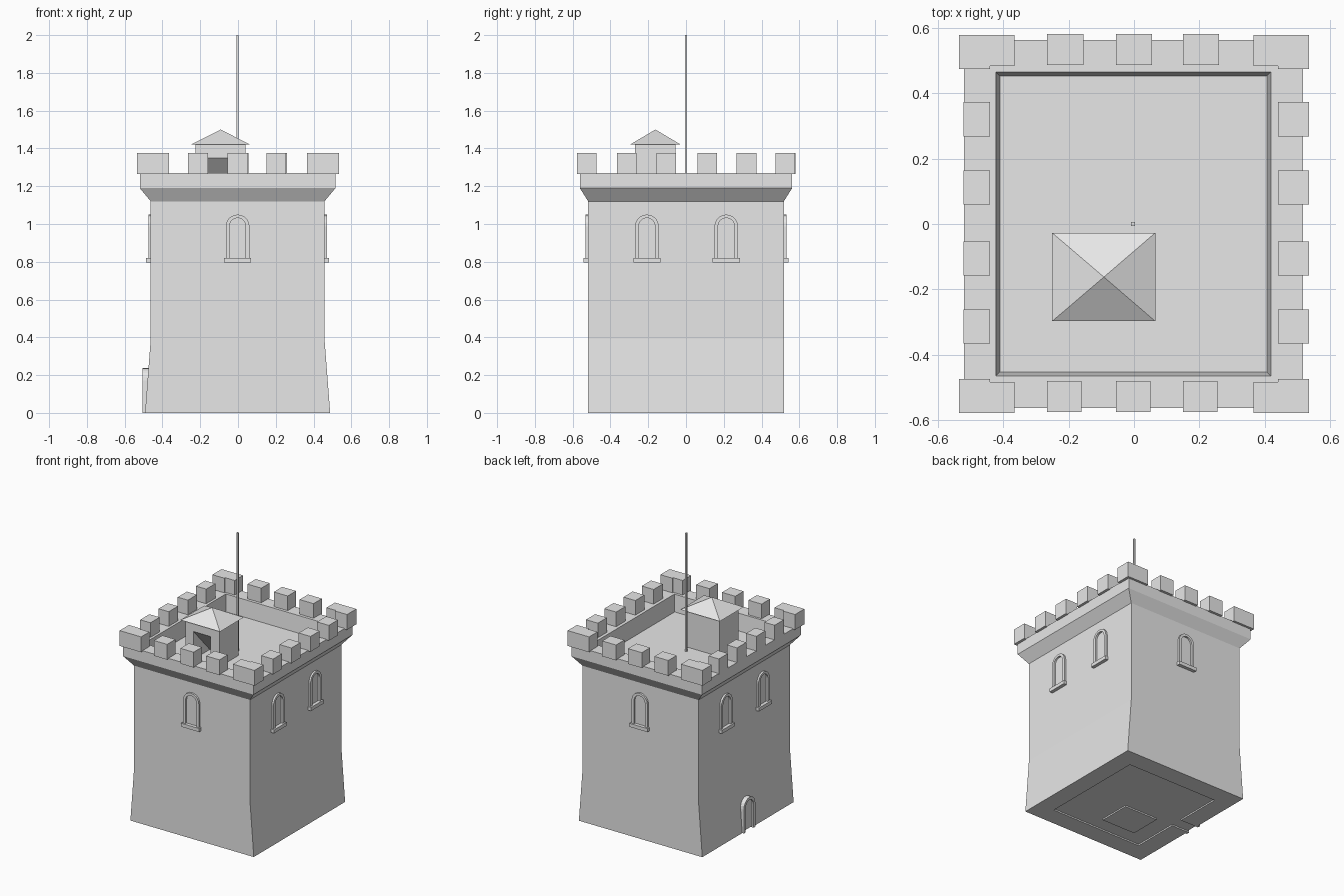
import bpy, bmesh, math
from mathutils import Matrix, Vector

cube = bpy.data.objects.get("Cube")
if cube:
    bpy.data.objects.remove(cube, do_unlink=True)

stone = bpy.data.materials.new("grey stone")
stone.use_nodes = True
GREY = (0.8, 0.8, 0.8, 1)
stone.diffuse_color = GREY
stone.node_tree.nodes["Principled BSDF"].inputs["Base Color"].default_value = GREY

CX = -0.002          # tower axis
DECK = 1.15          # roof deck height


def finish(name, bm):
    bmesh.ops.recalc_face_normals(bm, faces=bm.faces)
    mesh = bpy.data.meshes.new(name)
    bm.to_mesh(mesh)
    bm.free()
    mesh.materials.append(stone)
    obj = bpy.data.objects.new(name, mesh)
    bpy.context.collection.objects.link(obj)
    return obj


def add_box(bm, x0, x1, y0, y1, z0, z1):
    size = Matrix.Diagonal((x1 - x0, y1 - y0, z1 - z0, 1))
    mid = Matrix.Translation(((x0 + x1) / 2, (y0 + y1) / 2, (z0 + z1) / 2))
    bmesh.ops.create_cube(bm, size=1, matrix=mid @ size)


def box(name, *bounds):
    bm = bmesh.new()
    add_box(bm, *bounds)
    return finish(name, bm)


def prism(bm, points, offset):
    """Extrude a flat polygon along an offset."""
    face = bm.faces.new([bm.verts.new(p) for p in points])
    out = bmesh.ops.extrude_face_region(bm, geom=[face], use_keep_orig=True)
    moved = [v for v in out["geom"] if isinstance(v, bmesh.types.BMVert)]
    bmesh.ops.translate(bm, verts=moved, vec=Vector(offset))


def arch(half, z0, top, steps=10):
    """Round-headed outline as (across, height) pairs."""
    spring = top - half
    curve = [(half * math.cos(math.pi * i / steps),
              spring + half * math.sin(math.pi * i / steps)) for i in range(steps + 1)]
    return [(half, z0)] + curve + [(-half, z0)]


def arch_frame(bm, outer, inner, back, front):
    """Ring between two arches, open at the bottom; outward is -y."""
    rows = [[bm.verts.new((u, -d, z)) for u, z in line]
            for line, d in ((outer, back), (outer, front), (inner, front), (inner, back))]
    for a, b in zip(rows, rows[1:] + rows[:1]):
        for i in range(len(a) - 1):
            bm.faces.new((a[i], a[i + 1], b[i + 1], b[i]))
    for end in (0, -1):
        bm.faces.new([r[end] for r in rows])


# Tower: stacked rectangles from the floor recess, up the wall, over the parapet to the deck
rings = [(0.36, 0.385, 0.01), (0.36, 0.385, 0), (0.49, 0.518, 0), (0.46, 0.518, 0.39),
         (0.46, 0.518, 1.12), (0.518, 0.562, 1.19), (0.518, 0.562, 1.27),
         (0.42, 0.464, 1.27), (0.408, 0.452, DECK)]
bm = bmesh.new()
loops = [[bm.verts.new((CX + sx * hx, sy * hy, z))
          for sx, sy in ((-1, -1), (1, -1), (1, 1), (-1, 1))] for hx, hy, z in rings]
for a, b in zip(loops, loops[1:]):
    for i in range(4):
        j = (i + 1) % 4
        bm.faces.new((a[i], a[j], b[j], b[i]))
bm.faces.new(loops[0])
bm.faces.new(loops[-1])
tower = finish("tower_body", bm)

# Shallow door passage in the underside
cutter = box("passage_cutter", -0.6, -0.34, -0.045, 0.045, -0.05, 0.01)
cutter.hide_render = True
cut = tower.modifiers.new("passage", "BOOLEAN")
cut.operation = "DIFFERENCE"
cut.solver = "EXACT"
cut.object = cutter
bpy.context.view_layer.objects.active = tower
bpy.ops.object.modifier_apply(modifier=cut.name)
bpy.data.objects.remove(cutter, do_unlink=True)

box("stair_shaft_base", -0.235, 0.03, -0.28, -0.05, 0, 0.015)

# Merlons
Z0, Z1 = 1.265, 1.375
bm = bmesh.new()
for i, x in enumerate((-0.21, 0, 0.205)):
    add_box(bm, x - 0.06 + 0.005, x + 0.05, -0.575, -0.48, Z0, Z1)
    add_box(bm, x - 0.055, x + 0.055, 0.485, 0.58, Z0, Z1)
for y in (-0.313, -0.105, 0.112, 0.32):
    add_box(bm, -0.521, -0.44, y - 0.052, y + 0.052, Z0, Z1)
    add_box(bm, 0.44, 0.534, y - 0.052, y + 0.052, Z0, Z1)
finish("merlons", bm)

# L-shaped corner merlons
bm = bmesh.new()
for sx in (-1, 1):
    for sy in (-1, 1):
        plan = [(0.535, 0.578), (0.365, 0.578), (0.365, 0.483),
                (0.44, 0.483), (0.44, 0.473), (0.535, 0.473)]
        prism(bm, [(sx * x, sy * y, Z0) for x, y in plan], (0, 0, Z1 - Z0))
finish("corner_merlons", bm)

# Windows: arched surround and sill, placed on all four walls
walls = [("front", 0, 0.518, (0,)), ("left", 90, 0.46, (-0.207, 0.213)),
         ("back", 180, 0.518, (0,)), ("right", 270, 0.46, (-0.213, 0.207))]
for side, angle, wall, places in walls:
    for n, u in enumerate(places):
        bm = bmesh.new()
        arch_frame(bm, arch(0.0625, 0.81, 1.05), arch(0.043, 0.81, 1.032),
                   wall - 0.01, wall + 0.013)
        add_box(bm, -0.072, 0.072, -wall - 0.024, -wall + 0.01, 0.795, 0.82)
        bm.transform(Matrix.Translation((CX, 0, 0)) @ Matrix.Rotation(math.radians(angle), 4, "Z")
                     @ Matrix.Translation((u, 0, 0)))
        finish(f"{side}_window_{n + 1}", bm)

# Door on the right wall: surround and set-back leaf
bm = bmesh.new()
arch_frame(bm, arch(0.065, 0, 0.237), arch(0.045, 0, 0.217), 0.45, 0.505)
prism(bm, [(u, -0.494, z) for u, z in arch(0.05, 0.01, 0.222)], (0, 0.04, 0))
bm.transform(Matrix.Rotation(math.radians(270), 4, "Z"))
finish("door", bm)

# Stair hut: two side blocks and a middle with a sloping ceiling over the entrance
FRONT, BACK, EAVE = -0.27, -0.055, 1.42
bm = bmesh.new()
add_box(bm, -0.226, -0.165, FRONT, BACK, DECK - 0.01, EAVE)
add_box(bm, -0.03, 0.041, FRONT, BACK, DECK - 0.01, EAVE)
section = [(FRONT, 1.35), (FRONT, EAVE), (BACK, EAVE), (BACK, DECK - 0.01), (BACK - 0.02, DECK - 0.01)]
prism(bm, [(-0.165, y, z) for y, z in section], (0.135, 0, 0))
finish("stair_hut", bm)

# Hut roof
bm = bmesh.new()
base = [bm.verts.new((x, y, EAVE)) for x, y in
        ((-0.25, -0.297), (0.065, -0.297), (0.065, -0.027), (-0.25, -0.027))]
apex = bm.verts.new((-0.092, -0.162, 1.5))
bm.faces.new(base)
for i in range(4):
    bm.faces.new((base[i], base[(i + 1) % 4], apex))
finish("hut_roof", bm)

# Flagpole
box("flagpole", CX - 0.007, CX + 0.005, -0.006, 0.006, DECK - 0.01, 2)
